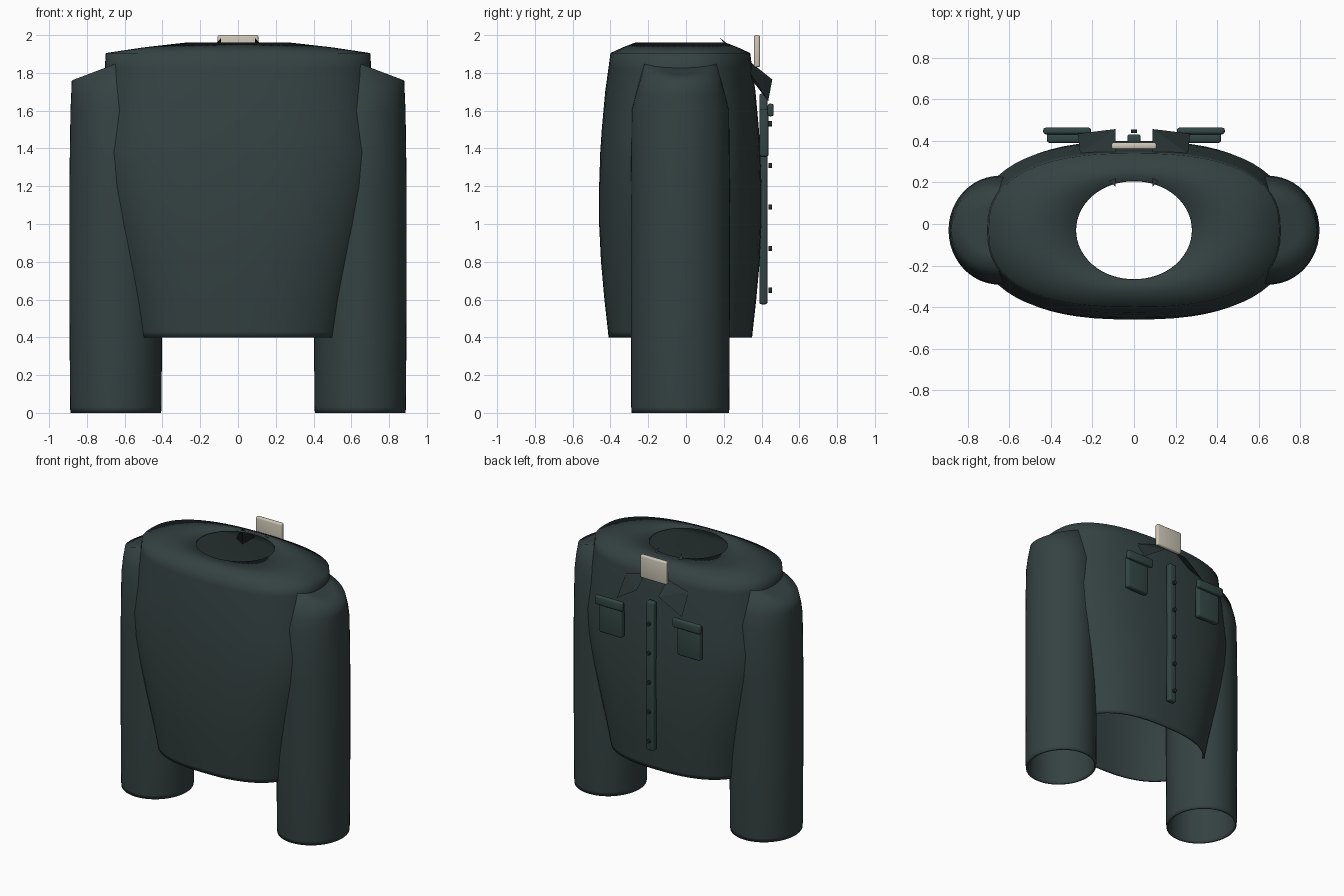
import bpy
import bmesh
from math import cos, sin, tau, pi, copysign
from mathutils import Matrix

cube = bpy.data.objects.get("Cube")
if cube:
    bpy.data.objects.remove(cube, do_unlink=True)


def material(name, r, g, b):
    m = bpy.data.materials.new(name)
    m.use_nodes = True
    m.diffuse_color = (r, g, b, 1)
    bsdf = m.node_tree.nodes["Principled BSDF"]
    bsdf.inputs["Base Color"].default_value = (r, g, b, 1)
    bsdf.inputs["Roughness"].default_value = 0.8
    return m


FABRIC = material("dark green fabric", 0.035, 0.054, 0.054)
TRIM = material("green trim", 0.032, 0.062, 0.058)
COLLAR = material("dark collar", 0.022, 0.034, 0.034)
BUTTON = material("dark button", 0.015, 0.025, 0.025)
CREAM = material("cream tag", 0.62, 0.57, 0.47)
CY = -0.03  # depth centre of the garment


def finish(name, bm, mat, smooth=True, mirror=False, thickness=0):
    mesh = bpy.data.meshes.new(name)
    bm.to_mesh(mesh)
    bm.free()
    mesh.materials.append(mat)
    for p in mesh.polygons:
        p.use_smooth = smooth
    ob = bpy.data.objects.new(name, mesh)
    bpy.context.collection.objects.link(ob)
    if thickness:
        mod = ob.modifiers.new("cloth", "SOLIDIFY")
        mod.thickness = thickness
        mod.offset = -1
    if mirror:
        ob.modifiers.new("mirror", "MIRROR")
    return ob


def oval(cx, a, b, power, count):
    """Points of a superellipse, counter-clockwise."""
    def p(v):
        return copysign(abs(v) ** (2 / power), v)
    return [(cx + a * p(cos(tau * i / count)), CY + b * p(sin(tau * i / count)))
            for i in range(count)]


def loft(rings, cap=False):
    """Skin a list of closed rings from bottom to top."""
    bm = bmesh.new()
    rows = [[bm.verts.new(co) for co in ring] for ring in rings]
    n = len(rows[0])
    for low, high in zip(rows, rows[1:]):
        for i in range(n):
            j = (i + 1) % n
            bm.faces.new((low[i], low[j], high[j], high[i]))
    if cap:
        bm.faces.new(rows[-1])
    return bm


def slab(name, x, y, z, bevel, mat, mirror=False):
    """Rounded box between the given limits."""
    bm = bmesh.new()
    bmesh.ops.create_cube(bm, size=1)
    for v in bm.verts:
        for axis, (lo, hi) in enumerate((x, y, z)):
            v.co[axis] = lo if v.co[axis] < 0 else hi
    bmesh.ops.bevel(bm, geom=bm.edges[:], offset=bevel, segments=3,
                    profile=0.5, affect="EDGES")
    return finish(name, bm, mat, mirror=mirror)


# Torso: hem, bulging middle, shoulder edge, neck opening
body = [(0.40, 0.55, 0.38, 2.5), (0.43, 0.555, 0.383, 2.5),
        (0.60, 0.59, 0.402, 2.5), (0.80, 0.64, 0.42, 2.5),
        (1.00, 0.69, 0.43, 2.5), (1.20, 0.735, 0.43, 2.5),
        (1.38, 0.755, 0.424, 2.5), (1.50, 0.74, 0.416, 2.5),
        (1.70, 0.72, 0.398, 2.5), (1.83, 0.705, 0.38, 2.5),
        (1.905, 0.70, 0.37, 2.5), (1.935, 0.50, 0.305, 2.25),
        (1.96, 0.28, 0.24, 2)]
rings = [[(x, y, z) for x, y in oval(0, a, b, k, 64)] for z, a, b, k in body]
finish("torso", loft(rings), FABRIC, thickness=0.012)

# Sleeves: open tubes with a sloping shoulder cap
arm = [(0.0, 0.24, 0.258), (0.03, 0.242, 0.26), (0.6, 0.246, 0.262),
       (1.2, 0.246, 0.262), (1.6, 0.24, 0.258), (1.69, 0.236, 0.235)]
rings = [[(x, y, z) for x, y in oval(0.647, a, b, 2, 48)] for z, a, b in arm]
for a, b in ((0.233, 0.19), (0.16, 0.12)):
    rings.append([(x, y, 1.76 + 0.38 * (0.88 - x))
                  for x, y in oval(0.647, a, b, 2, 48)])
finish("sleeves", loft(rings, cap=True), FABRIC, mirror=True, thickness=0.012)

# Collar points: slim wedges from the neck to the chest
bm = bmesh.new()
neck, inner, root, tip = [bm.verts.new(co) for co in (
    (0.09, 0.18, 1.985), (0.09, 0.457, 1.765),
    (0.26, 0.34, 1.80), (0.27, 0.435, 1.65))]
for face in ((neck, inner, root), (inner, tip, root),
             (neck, tip, inner), (neck, root, tip)):
    bm.faces.new(face)
bmesh.ops.recalc_face_normals(bm, faces=bm.faces[:])
finish("collar_points", bm, COLLAR, smooth=False, mirror=True)

# Neck tag, button strip and chest pockets
slab("neck_tag", (-0.108, 0.108), (0.36, 0.392), (1.83, 2.0), 0.01, CREAM)
slab("button_strip", (-0.032, 0.032), (0.388, 0.432), (0.575, 1.69), 0.012, TRIM)
slab("pockets", (0.23, 0.42), (0.39, 0.437), (1.355, 1.61), 0.014, TRIM, True)
slab("pocket_flaps", (0.207, 0.437), (0.432, 0.464), (1.57, 1.637), 0.012, TRIM, True)

# Buttons down the strip
for i in range(5):
    bm = bmesh.new()
    turn = Matrix.Translation((0, 0.446, 1.53 - 0.22 * i)) @ Matrix.Rotation(pi / 2, 4, "X")
    bmesh.ops.create_cone(bm, cap_ends=True, segments=16, radius1=0.014,
                          radius2=0.014, depth=0.018, matrix=turn)
    finish(f"button_{i + 1}", bm, BUTTON, smooth=False)
